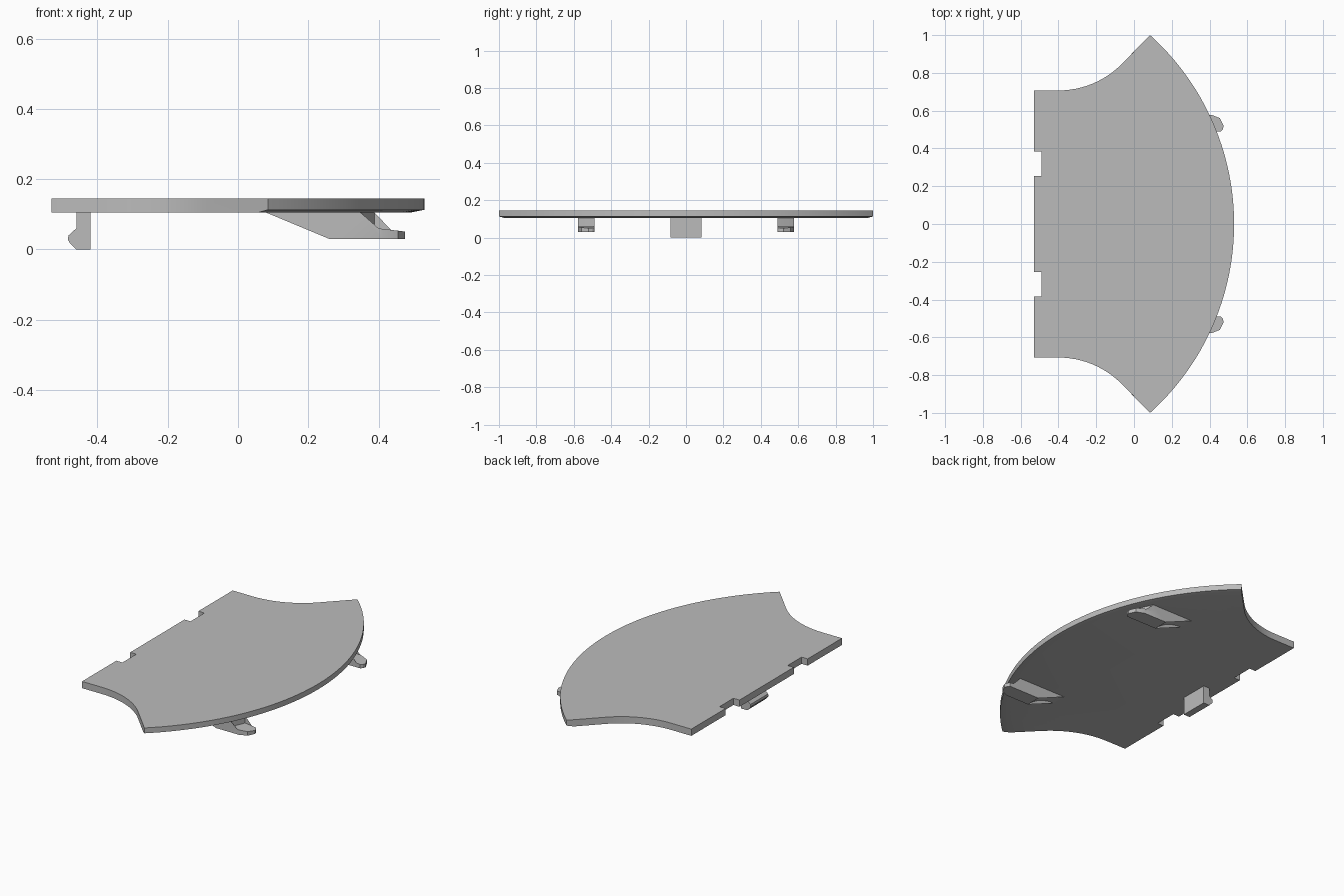
import bpy
import bmesh
from math import sin, cos, sqrt, pi, asin

cube = bpy.data.objects.get("Cube")
if cube:
    bpy.data.objects.remove(cube, do_unlink=True)

grey = bpy.data.materials.new("light grey plastic")
grey.use_nodes = True
colour = (0.5, 0.5, 0.5, 1)
grey.diffuse_color = colour
grey.node_tree.nodes["Principled BSDF"].inputs["Base Color"].default_value = colour

ARC_X = -0.816      # centre of the big front arc
ARC_R = 1.346       # its radius
BASE, TOP = 0.105, 0.145


def loft(name, rings):
    """Skin a stack of equal-length rings and cap both ends."""
    bm = bmesh.new()
    loops = [[bm.verts.new(p) for p in ring] for ring in rings]
    for a, b in zip(loops, loops[1:]):
        for i in range(len(a)):
            j = (i + 1) % len(a)
            bm.faces.new((a[i], a[j], b[j], b[i]))
    caps = [bm.faces.new(loops[0]), bm.faces.new(loops[-1])]
    bmesh.ops.triangulate(bm, faces=caps)
    bmesh.ops.recalc_face_normals(bm, faces=bm.faces)
    mesh = bpy.data.meshes.new(name)
    bm.to_mesh(mesh)
    bm.free()
    mesh.materials.append(grey)
    obj = bpy.data.objects.new(name, mesh)
    bpy.context.collection.objects.link(obj)
    bpy.context.view_layer.objects.active = obj
    obj.select_set(True)
    bpy.ops.object.shade_smooth_by_angle(angle=pi / 7)
    obj.select_set(False)
    return obj


def plate_ring(radius, z):
    """Outline: notched straight edge, coved ends, arc on the far side."""
    # notches and square corner
    half = [(-0.49, 0.255), (-0.49, 0.385), (-0.53, 0.385), (-0.53, 0.707)]
    half.insert(0, (-0.53, 0.255))
    # cove that runs into a 45 degree line up to the tip
    r = 0.471
    for i in range(13):
        a = pi / 4 * i / 12
        half.append((-0.4 + r * sin(a), 0.707 + r * (1 - cos(a))))
    gap = 0.915 + ARC_X
    tip = (gap + sqrt(2 * radius ** 2 - gap ** 2)) / 2
    start = asin(tip / radius)
    # arc from the tip to the middle
    for i in range(25):
        a = start * (1 - i / 24)
        half.append((ARC_X + radius * cos(a), radius * sin(a)))
    other = [(x, -y) for x, y in reversed(half[:-1])]
    return [(x, y, z) for x, y in half + other]


loft("plate", [plate_ring(ARC_R - 0.04, BASE),
               plate_ring(ARC_R, BASE + 0.008),
               plate_ring(ARC_R, TOP)])

# Snap tab under the straight edge
tab = [(-0.46, BASE), (-0.42, BASE), (-0.42, 0), (-0.46, 0), (-0.478, 0.018),
       (-0.484, 0.028), (-0.482, 0.04), (-0.46, 0.06)]
loft("snap_tab", [[(x, y, z) for x, z in tab] for y in (-0.083, 0.083)])


def clip_ring(y, lip, side):
    """Side profile of a clip: curved ramp, flat foot, lip, stem."""
    r = 0.2535
    end = asin(0.18 / r)
    ring = []
    for i in range(9):
        a = end * i / 8
        ring.append((0.08 + r * sin(a), BASE - r * (1 - cos(a))))
    stem = ARC_X + sqrt(1.3 ** 2 - y ** 2)
    lip_top = 0.06 - 0.12 * max(0, lip - 0.4)
    ring += [(lip, 0.03), (lip, lip_top), (0.4, 0.06), (stem, 0.06), (stem, BASE)]
    return [(x, side * y, z) for x, z in ring]


# Pair of clips under the arc
for name, side in (("back_clip", 1), ("front_clip", -1)):
    sections = [(0.49, 0.46), (0.5, 0.47), (0.52, 0.475), (0.56, 0.455), (0.578, 0.41)]
    loft(name, [clip_ring(y, lip, side) for y, lip in sections])
